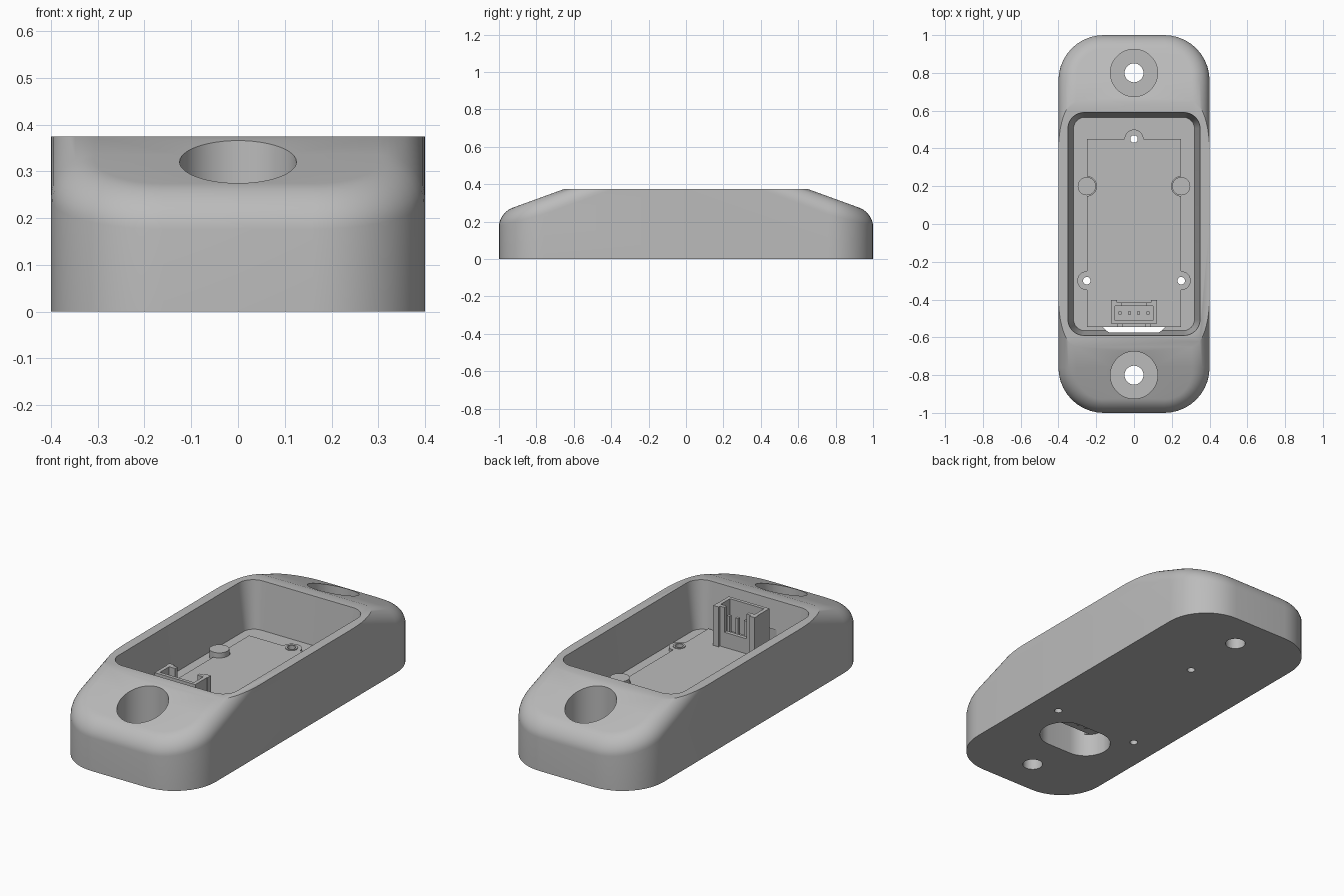
import bpy, bmesh, math
from math import sin, cos, pi

cube = bpy.data.objects.get("Cube")
if cube:
    bpy.data.objects.remove(cube, do_unlink=True)

grey = bpy.data.materials.new("light grey plastic")
grey.use_nodes = True
COLOUR = (0.5, 0.5, 0.5, 1)
grey.diffuse_color = COLOUR
grey.node_tree.nodes["Principled BSDF"].inputs["Base Color"].default_value = COLOUR


def make(name, bm):
    bmesh.ops.recalc_face_normals(bm, faces=bm.faces)
    mesh = bpy.data.meshes.new(name)
    bm.to_mesh(mesh)
    bm.free()
    mesh.materials.append(grey)
    ob = bpy.data.objects.new(name, mesh)
    bpy.context.collection.objects.link(ob)
    return ob


def activate(ob):
    bpy.ops.object.select_all(action='DESELECT')
    ob.select_set(True)
    bpy.context.view_layer.objects.active = ob


def boolean(ob, tools, operation='DIFFERENCE'):
    """Apply each tool to the object, then discard the tool."""
    activate(ob)
    for tool in tools:
        tool.hide_render = True
        mod = ob.modifiers.new("boolean", 'BOOLEAN')
        mod.operation, mod.solver, mod.object = operation, 'EXACT', tool
        bpy.ops.object.modifier_apply(modifier=mod.name)
        bpy.data.objects.remove(tool, do_unlink=True)


def smooth(ob):
    activate(ob)
    bpy.ops.object.shade_smooth_by_angle(angle=math.radians(30))


def outline(hx, hy, r, seg=10):
    """Right half of a rounded rectangle, front to back, as (x, y, nx, ny)."""
    half = []
    for sy, start in ((-1, -pi / 2), (1, 0)):
        for k in range(seg + 1):
            a = start + pi / 2 * k / seg
            half.append((hx - r + r * cos(a), sy * (hy - r) + r * sin(a), cos(a), sin(a)))
        if sy < 0:
            half.append((hx, 0, 1, 0))
    return half


def mirrored(half):
    return half + [(-x, y, z) for x, y, z in reversed(half)]


def loft(name, rings, roof=False):
    """Skin a stack of equal rings; a roof is capped by strips across x."""
    bm = bmesh.new()
    rows = [[bm.verts.new(p) for p in ring] for ring in rings]
    n = len(rows[0])
    for a, b in zip(rows, rows[1:]):
        for i in range(n):
            j = (i + 1) % n
            bm.faces.new((a[i], a[j], b[j], b[i]))
    bm.faces.new(rows[0])
    top = rows[-1]
    if roof:
        for i in range(n // 2 - 1):
            bm.faces.new((top[i], top[i + 1], top[n - 2 - i], top[n - 1 - i]))
    else:
        bm.faces.new(top)
    return make(name, bm)


def box(name, x0, x1, y0, y1, z0, z1):
    ring = [(x0, y0), (x1, y0), (x1, y1), (x0, y1)]
    return loft(name, [[(x, y, z) for x, y in ring] for z in (z0, z1)])


def cylinder(name, x, y, r, z0, z1, seg=32):
    ring = [(x + r * cos(2 * pi * k / seg), y + r * sin(2 * pi * k / seg)) for k in range(seg)]
    return loft(name, [[(px, py, z) for px, py in ring] for z in (z0, z1)])


TOP, FLOOR, BOARD = 0.375, 0.125, 0.143
SCREWS = [(0, 0.45), (-0.25, -0.3), (0.25, -0.3)]

# Case shell: walls, rounded sloping shoulders, flat top cut
half = outline(0.4, 1.0, 0.24)


def shoulder_ring(t):
    pts = []
    for x, y, nx, ny in half:
        f = 0.095 * (1 - 0.25 * abs(ny))
        d = f * (1 - cos(t))
        x, y = x - nx * d, y - ny * d
        pts.append((x, y, TOP + (0.65 - abs(y)) * 0.364 - f * (1 - sin(t))))
    return mirrored(pts)


base = mirrored([(x, y, 0) for x, y, nx, ny in half])
case = loft("case", [base] + [shoulder_ring(pi / 2 * k / 10) for k in range(11)], roof=True)
boolean(case, [box("top_cutter", -1, 1, -2, 2, TOP, 2)])

# Tapered cavity
cavity = loft("cavity_cutter", [
    mirrored([(x, y, z) for x, y, _, _ in outline(hx, hy, r)])
    for hx, hy, r, z in ((0.32, 0.565, 0.06, FLOOR), (0.35, 0.59, 0.085, TOP),
                         (0.35, 0.59, 0.085, 0.5))])

# Cable slot, stadium shaped
slot = loft("slot_cutter", [
    mirrored([(x, y - 0.465, z) for x, y, _, _ in outline(0.195, 0.125, 0.1249)])
    for z in (-0.1, FLOOR + 0.1)])

# Counterbored mounting holes and small screw holes
holes = []
for y in (-0.8, 0.8):
    holes += [cylinder("bore", 0, y, 0.125, FLOOR, 1, 48), cylinder("hole", 0, y, 0.05, -0.1, 1)]
holes += [cylinder("screw_hole", x, y, 0.02, -0.1, 0.2, 20) for x, y in SCREWS]
boolean(case, [cavity, slot] + holes)
smooth(case)

# Circuit board with round ears, screw holes and peg notches
board = box("circuit_board", -0.25, 0.25, -0.545, 0.45, FLOOR - 0.002, BOARD)
boolean(board, [cylinder("ear", x, y, 0.05, FLOOR - 0.002, BOARD) for x, y in SCREWS], 'UNION')
boolean(board, [cylinder("board_hole", x, y, 0.02, 0, 0.3, 20) for x, y in SCREWS]
        + [cylinder("notch", x, 0.2, 0.052, 0, 0.3) for x in (-0.25, 0.25)])
smooth(board)

# Pad rings around the screw holes
for x, y in SCREWS:
    pad = cylinder("screw_pad", x, y, 0.03, BOARD - 0.004, BOARD + 0.004)
    boolean(pad, [cylinder("pad_hole", x, y, 0.02, 0, 0.3, 20)])
    smooth(pad)

# Locating pegs
for side, x in (("right", -0.25), ("left", 0.25)):
    smooth(cylinder(side + "_peg", x, 0.2, 0.048, FLOOR - 0.002, 0.168))

# Socket housing: open top, notched inner wall, corner prongs
RIM = 0.355
socket = box("socket", -0.12, 0.12, -0.53, -0.415, BOARD - 0.002, RIM)
prongs = [box("prong", min(s * 0.09, s * 0.122), max(s * 0.09, s * 0.122),
              -0.43, -0.403, BOARD - 0.002, RIM) for s in (-1, 1)]
boolean(socket, prongs, 'UNION')
boolean(socket, [box("socket_cavity", -0.1, 0.1, -0.512, -0.435, BOARD + 0.04, 1),
                 box("socket_window", -0.065, 0.065, -0.45, -0.3, BOARD + 0.08, 1)])

# Four contact pins and two solder tabs
for i in range(4):
    x = -0.075 + 0.05 * i
    box("contact_pin", x - 0.008, x + 0.008, -0.478, -0.462, FLOOR - 0.03, 0.29)
for s in (-1, 1):
    box("solder_tab", s * 0.075 - 0.015, s * 0.075 + 0.015, -0.545, -0.52, BOARD - 0.002, BOARD + 0.02)
